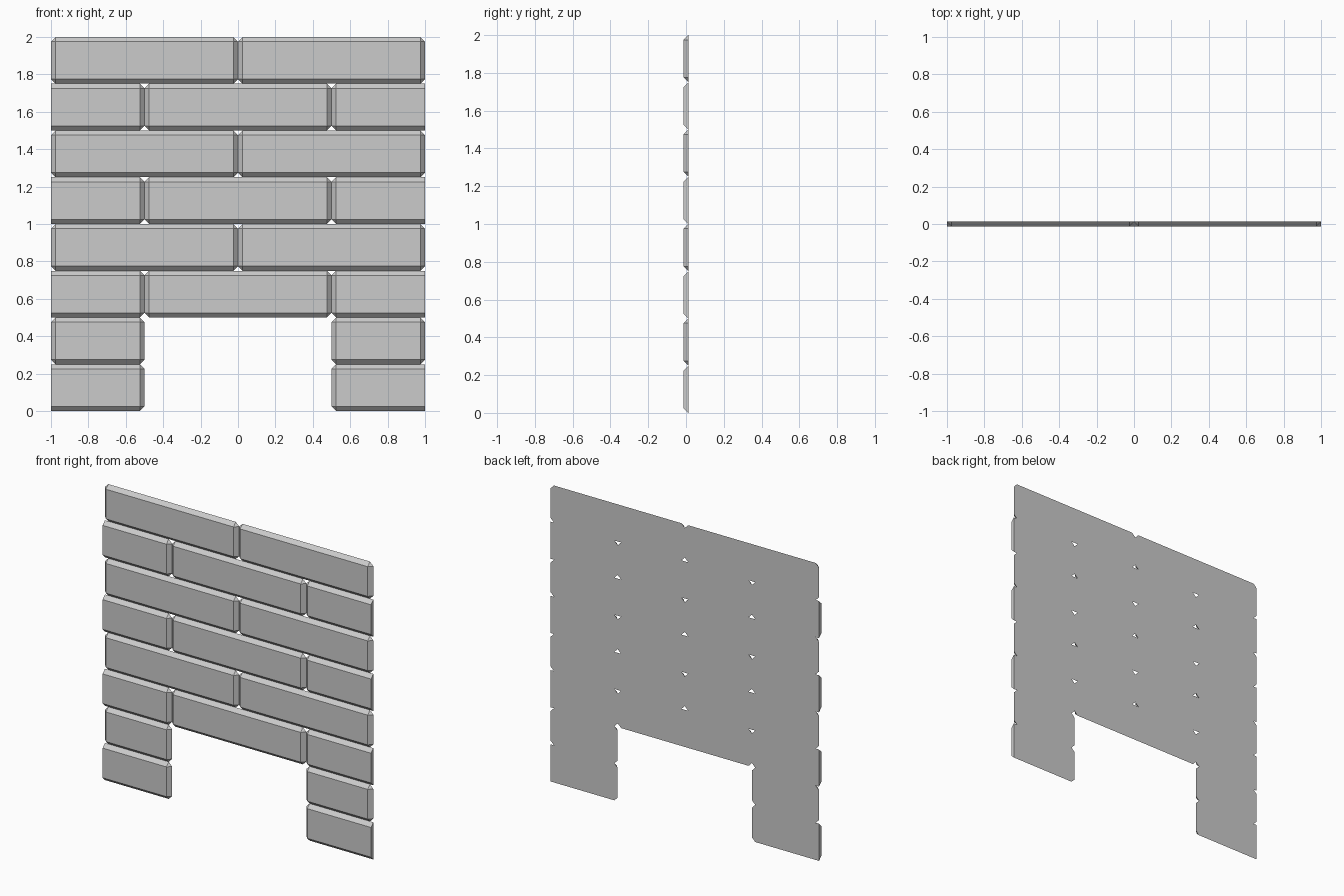
import bpy

if "Cube" in bpy.data.objects:
    bpy.data.objects.remove(bpy.data.objects["Cube"])

W = 0.025            # chamfer width, also the wall depth
H = 0.25             # height of one course
FRONT, BACK = -W / 2, W / 2


def brick(name, x0, x1, row, cut_left=False, cut_right=False):
    """Flat-backed brick with chamfered front edges; a cut end stays square."""
    z0, z1 = row * H, (row + 1) * H
    l = 0 if cut_left else W
    r = 0 if cut_right else W
    # back outline: two points per corner, clipped unless that end is cut
    back = [(x0 + l, z0), (x1 - r, z0), (x1, z0 + r), (x1, z1 - r),
            (x1 - r, z1), (x0 + l, z1), (x0, z1 - l), (x0, z0 + l)]
    front = [(x0 + l, z0 + W), (x1 - r, z0 + W), (x1 - r, z1 - W), (x0 + l, z1 - W)]
    verts = [(x, BACK, z) for x, z in back] + [(x, FRONT, z) for x, z in front]
    # back, front, four slopes, then corner triangles
    faces = [(7, 6, 5, 4, 3, 2, 1, 0), (8, 9, 10, 11),
             (0, 1, 9, 8), (2, 3, 10, 9), (4, 5, 11, 10), (6, 7, 8, 11),
             (1, 2, 9), (3, 4, 10), (5, 6, 11), (7, 0, 8)]
    # merge the doubled corners of cut ends
    ids, unique = [], []
    for v in verts:
        if v not in unique:
            unique.append(v)
        ids.append(unique.index(v))
    clean = []
    for f in faces:
        loop = list(dict.fromkeys(ids[i] for i in f))
        if len(loop) > 2:
            clean.append(loop)
    mesh = bpy.data.meshes.new(name)
    mesh.from_pydata(unique, [], clean)
    mesh.update()
    bpy.context.collection.objects.link(bpy.data.objects.new(name, mesh))


# doorway pier bricks
for row in (0, 1):
    brick("pier_brick_left", -1, -0.5, row, cut_left=row == 0)
    brick("pier_brick_right", 0.5, 1, row, cut_right=row == 0)

# running-bond courses above the doorway
for row in range(2, 8):
    if row % 2:
        brick("full_brick_left", -1, 0, row)
        brick("full_brick_right", 0, 1, row)
    else:
        brick("half_brick_left", -1, -0.5, row, cut_left=True)
        brick("full_brick_middle", -0.5, 0.5, row)
        brick("half_brick_right", 0.5, 1, row, cut_right=True)
